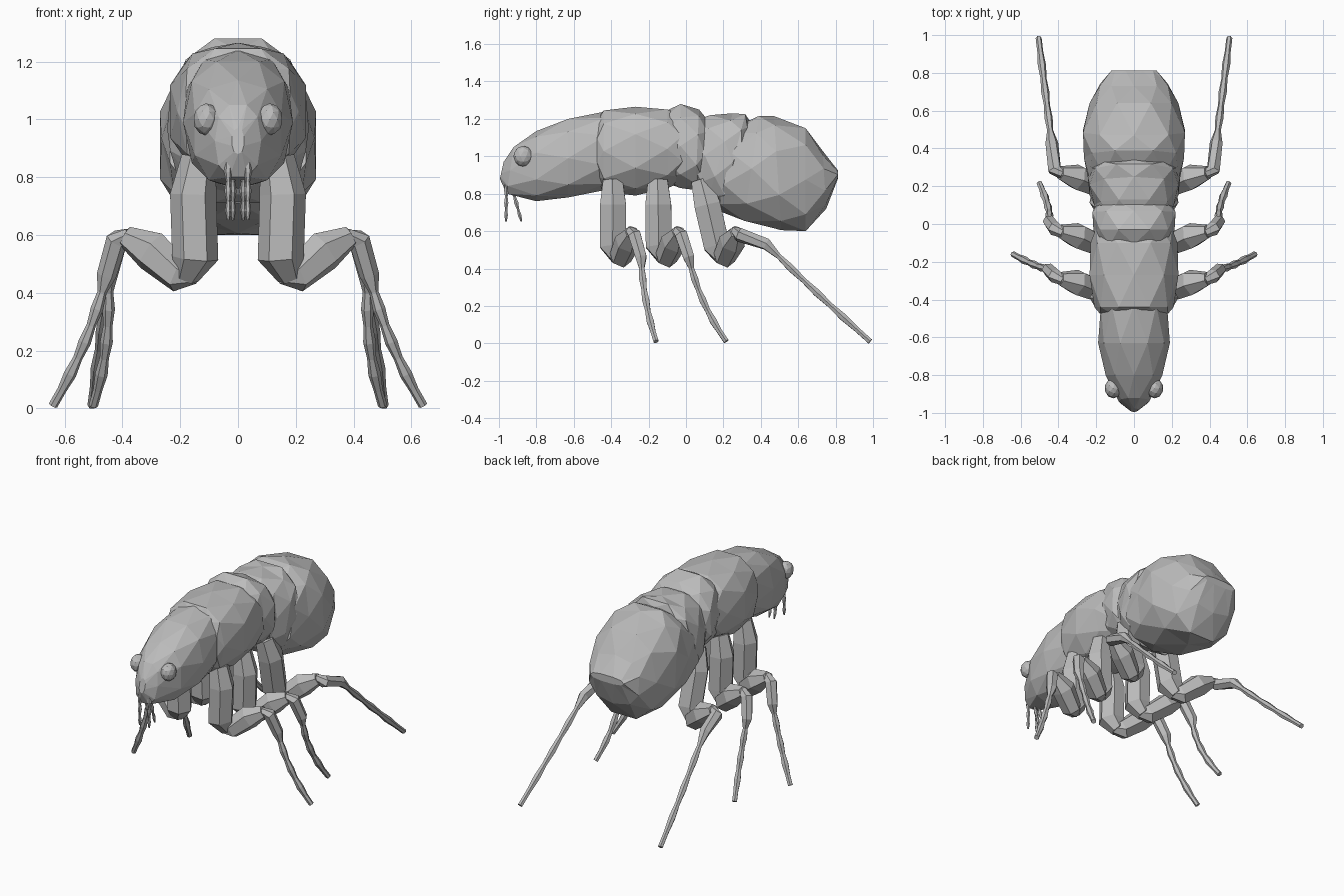
import bpy, bmesh, math
from mathutils import Vector

cube = bpy.data.objects.get("Cube")
if cube:
    bpy.data.objects.remove(cube)

grey = bpy.data.materials.new("body_grey")
grey.use_nodes = True
GREY = (0.5, 0.5, 0.5, 1)
grey.diffuse_color = GREY
grey.node_tree.nodes["Principled BSDF"].inputs["Base Color"].default_value = GREY


def finish(name, bm):
    bmesh.ops.recalc_face_normals(bm, faces=bm.faces)
    mesh = bpy.data.meshes.new(name)
    bm.to_mesh(mesh)
    bm.free()
    mesh.materials.append(grey)
    obj = bpy.data.objects.new(name, mesh)
    bpy.context.collection.objects.link(obj)
    return obj


def squared(v):
    return math.copysign(abs(v) ** 0.82, v)


def body_segment(name, rings, n=10):
    """Faceted shell along y; rings are (y, bottom, top, half width, lean)."""
    bm = bmesh.new()
    loops = []
    for i, (y, low, high, half, lean) in enumerate(rings):
        shift = (i % 2) / 2
        rx = half / (1 if shift else 0.96)
        rz = (high - low) / 2 / (0.96 if shift else 1)
        loop = []
        for k in range(n):
            a = math.tau * (k + shift) / n
            c = squared(math.cos(a))
            loop.append(bm.verts.new((rx * squared(math.sin(a)), y + lean * c,
                                      (low + high) / 2 + rz * c)))
        loops.append(loop)
    # staggered triangles between neighbouring rings
    for i in range(len(loops) - 1):
        a, b = loops[i], loops[i + 1]
        if i % 2:
            a, b = b, a
        for k in range(n):
            j = (k + 1) % n
            bm.faces.new((a[k], a[j], b[k]))
            bm.faces.new((a[j], b[j], b[k]))
    for loop in (loops[0], loops[-1]):
        mid = sum((v.co for v in loop), Vector()) / n
        tip = bm.verts.new(mid)
        for k in range(n):
            bm.faces.new((loop[k], loop[(k + 1) % n], tip))
    return finish(name, bm)


def limb(name, points, radii, sides=6):
    """Tapered prism that follows a path."""
    bm = bmesh.new()
    pts = [Vector(p) for p in points]
    loops = []
    for i, p in enumerate(pts):
        d = (pts[min(i + 1, len(pts) - 1)] - pts[max(i - 1, 0)]).normalized()
        u = d.cross(Vector((0, 1, 0.3))).normalized()
        v = d.cross(u)
        loops.append([bm.verts.new(p + radii[i] * (u * math.cos(math.tau * k / sides)
                                                   + v * math.sin(math.tau * k / sides)))
                      for k in range(sides)])
    for a, b in zip(loops, loops[1:]):
        for k in range(sides):
            j = (k + 1) % sides
            bm.faces.new((a[k], a[j], b[j], b[k]))
    bm.faces.new(loops[0])
    bm.faces.new(loops[-1])
    return finish(name, bm)


# Body from nose to tail
body_segment("head", [
    (-0.985, 0.88, 0.97, 0.02, 0.01), (-0.94, 0.80, 1.05, 0.08, 0.02),
    (-0.80, 0.76, 1.135, 0.15, 0), (-0.63, 0.78, 1.20, 0.19, 0),
    (-0.43, 0.82, 1.24, 0.175, 0)])
body_segment("front_thorax", [
    (-0.475, 0.86, 1.20, 0.18, 0), (-0.44, 0.81, 1.245, 0.21, 0),
    (-0.27, 0.79, 1.265, 0.235, 0), (-0.10, 0.83, 1.25, 0.23, 0),
    (-0.02, 0.86, 1.22, 0.20, 0)])
body_segment("middle_thorax", [
    (-0.11, 0.86, 1.24, 0.19, 0), (-0.03, 0.83, 1.28, 0.215, 0),
    (0.06, 0.82, 1.25, 0.22, 0.01), (0.10, 0.83, 1.19, 0.20, 0.02)])
body_segment("rear_thorax", [
    (0.04, 0.84, 1.19, 0.19, 0), (0.10, 0.79, 1.22, 0.21, 0.03),
    (0.18, 0.74, 1.23, 0.235, 0.07), (0.25, 0.71, 1.225, 0.245, 0.07),
    (0.27, 0.74, 1.19, 0.23, 0.07)])
body_segment("abdomen", [
    (0.22, 0.71, 1.16, 0.235, 0.05), (0.35, 0.655, 1.215, 0.265, 0.04),
    (0.49, 0.605, 1.215, 0.27, -0.02), (0.64, 0.60, 1.15, 0.235, 0),
    (0.74, 0.72, 1.03, 0.178, -0.01), (0.812, 0.88, 0.925, 0.12, 0)])

# Legs: (name, hip y, ankle-of-hip y, knee y, shin start, shin bend, foot)
LEGS = [
    ("front", -0.39, -0.39, -0.29,
     (0.455, -0.24, 0.46), (0.53, -0.215, 0.23), (0.64, -0.16, 0.01)),
    ("middle", -0.15, -0.145, -0.04,
     (0.45, 0.015, 0.46), (0.455, 0.09, 0.23), (0.50, 0.215, 0.01)),
    ("rear", 0.08, 0.165, 0.27,
     (0.435, 0.43, 0.53), (0.47, 0.70, 0.27), (0.505, 0.985, 0.01)),
]
JOINTS = 9
for side, s in (("left", 1), ("right", -1)):
    def flip(p):
        return (s * p[0], p[1], p[2])

    for name, hip, low, knee, start, bend, foot in LEGS:
        tag = f"{side}_{name}"
        limb(tag + "_upper_leg",
             [flip(p) for p in ((0.135, hip, 0.87), (0.155, hip * 0.6 + low * 0.4, 0.74),
                                (0.148, low, 0.52), (0.18, low + 0.03, 0.455))],
             (0.06, 0.08, 0.08, 0.045))
        limb(tag + "_thigh",
             [flip(p) for p in ((0.15, low + 0.01, 0.46), (0.20, low + 0.04, 0.46),
                                (0.30, (low + knee) / 2 + 0.03, 0.545),
                                (0.39, knee, 0.595))],
             (0.03, 0.062, 0.072, 0.038))
        # beaded shin from the knee to the foot
        first, middle, last = Vector(start), Vector(bend), Vector(foot)
        ctrl = 2 * middle - (first + last) / 2
        path = [Vector((0.375, knee - 0.01, 0.60)), Vector((0.42, knee + 0.015, 0.58))]
        radii = [0.025, 0.038]
        for i in range(JOINTS):
            t = i / (JOINTS - 1)
            path.append(first * (1 - t) ** 2 + ctrl * 2 * t * (1 - t) + last * t * t)
            radii.append(0.034 if i == 0 else 0.022 if i % 2 == 0 and t < 1 else 0.016)
        limb(tag + "_shin", [flip(p) for p in path], radii)

    # Mouth feelers
    for label, x, y0, y1 in (("outer", 0.034, -0.96, -0.962), ("inner", 0.018, -0.935, -0.88)):
        limb(f"{side}_{label}_feeler",
             [(s * x, y0 + (y1 - y0) * i / 6, 0.85 - 0.033 * i) for i in range(7)],
             [0.012, 0.014, 0.008, 0.013, 0.007, 0.011, 0.005])

    # Eyes
    bm = bmesh.new()
    bmesh.ops.create_icosphere(bm, subdivisions=2, radius=0.053)
    for v in bm.verts:
        v.co = Vector((v.co.x * 0.85, v.co.y, v.co.z * 1.05)) + Vector((s * 0.11, -0.87, 1.0))
    finish(f"{side}_eye", bm)
